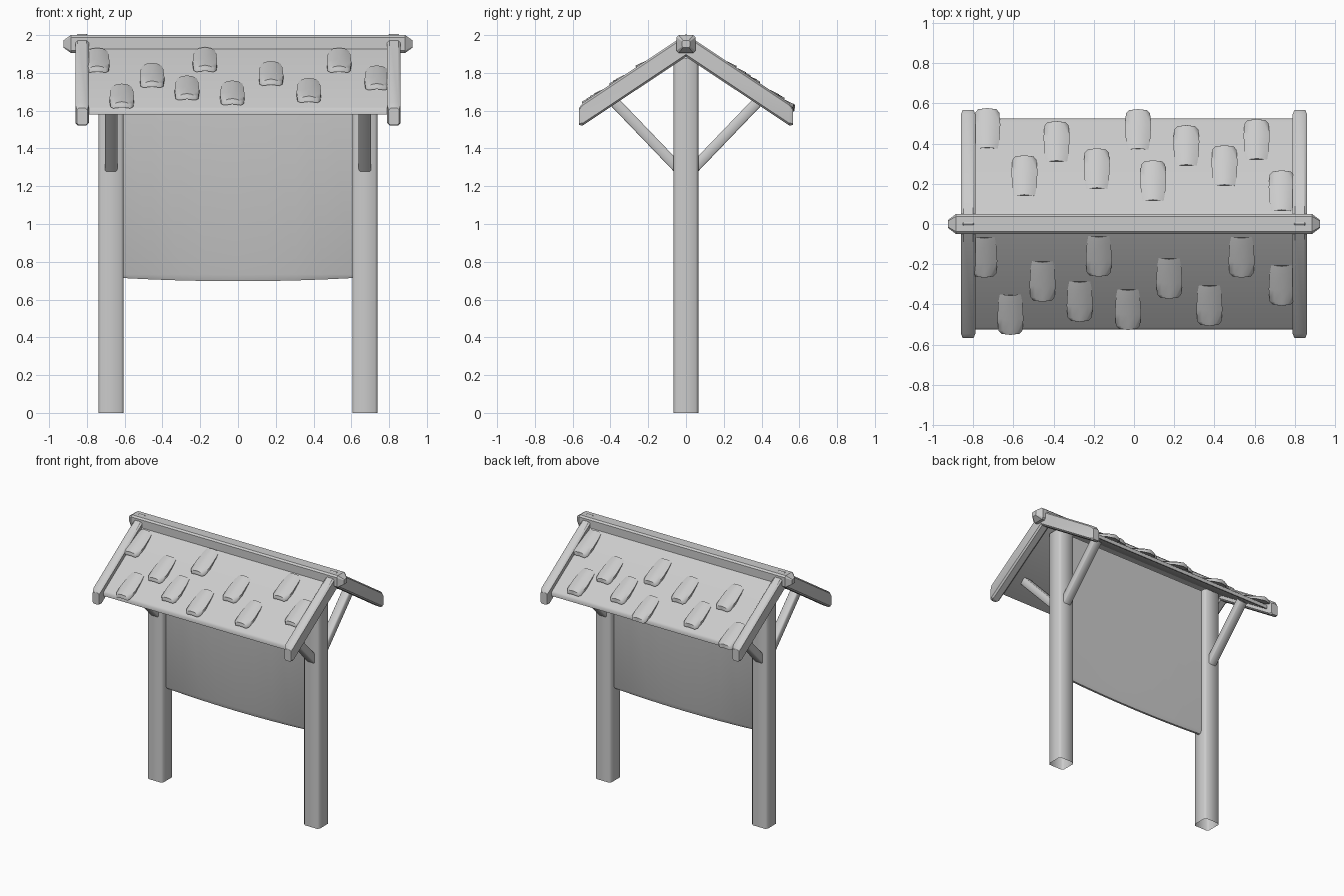
import bpy, bmesh, math
from mathutils import Vector

if "Cube" in bpy.data.objects:
    bpy.data.objects.remove(bpy.data.objects["Cube"])

SLOPE = 0.665


def loft(name, rings, cap_start=True, cap_end=True, angle=50):
    """Skin a list of equal-length point rings into one smooth-shaded object."""
    bm = bmesh.new()
    vs = [[bm.verts.new(p) for p in r] for r in rings]
    n = len(vs[0])
    for a, b in zip(vs, vs[1:]):
        for i in range(n):
            j = (i + 1) % n
            bm.faces.new((a[i], a[j], b[j], b[i]))
    if cap_start:
        bm.faces.new(vs[0][::-1])
    if cap_end:
        bm.faces.new(vs[-1])
    bmesh.ops.recalc_face_normals(bm, faces=bm.faces)
    me = bpy.data.meshes.new(name)
    bm.to_mesh(me)
    bm.free()
    ob = bpy.data.objects.new(name, me)
    bpy.context.collection.objects.link(ob)
    bpy.context.view_layer.objects.active = ob
    bpy.ops.object.select_all(action='DESELECT')
    ob.select_set(True)
    bpy.ops.object.shade_smooth_by_angle(angle=math.radians(angle))
    return ob


def section(a, b, c):
    """Rectangle of half sizes a, b with corners chamfered by c."""
    return [(a, c - b), (a, b - c), (a - c, b), (c - a, b),
            (-a, b - c), (-a, c - b), (c - a, -b), (a - c, -b)]


# posts, open at the bottom
for side, label in ((-1, "left"), (1, "right")):
    x = 0.672 * side
    loft(label + "_post",
         [[(x + u, v, z) for u, v in section(0.067, 0.065, 0.014)] for z in (0, 1.88)],
         cap_start=False)

    # gable beams: one bent timber per end
    rings = []
    for y, s in ((-0.567, 0.75), (-0.545, 1), (0, 1), (0.545, 1), (0.567, 0.75)):
        rings.append([(0.825 * side + u * s, y, 1.945 - SLOPE * abs(y) + v * s)
                      for u, v in section(0.036, 0.06, 0.012)])
    loft(label + "_gable_beam", rings, angle=30)

    # diagonal braces between post and roof
    for dy, end in ((-1, "front"), (1, "back")):
        p, q = Vector((x, 0.03 * dy, 1.283)), Vector((x, 0.39 * dy, 1.658))
        d = (q - p).normalized()
        nrm = Vector((1, 0, 0)).cross(d)
        loft(f"{label}_{end}_brace",
             [[c + Vector((u, 0, 0)) + nrm * v for u, v in section(0.033, 0.028, 0.006)]
              for c in (p, q)])

# hanging board with a sagging bottom edge
rings = []
for i in range(9):
    x = -0.61 + 1.22 * i / 8
    z = 0.697 + 0.017 * (x / 0.61) ** 2
    rings.append([(x, -0.021, 1.88), (x, -0.021, 0.733), (x, -0.008, z),
                  (x, 0.008, z), (x, 0.021, 0.733), (x, 0.021, 1.88)])
loft("board", rings)

# roof sheet
rings = []
for y, h in ((-0.525, 0.012), (-0.515, 0.018), (0, 0.018), (0.515, 0.018), (0.525, 0.012)):
    z = 1.942 - SLOPE * abs(y)
    rings.append([(-0.8, y, z - h), (0.8, y, z - h), (0.8, y, z + h), (-0.8, y, z + h)])
loft("roof", rings)

# ridge pole with tapered ends
loft("ridge_pole",
     [[(x, u * s, 1.953 + v * s) for u, v in section(0.05, 0.047, 0.012)]
      for x, s in ((-0.925, 0.4), (-0.885, 1), (0.885, 1), (0.925, 0.4))], angle=30)

# scattered shingles: (x, distance from ridge) on each slope
front = [(-0.745, 0.165), (-0.455, 0.285), (-0.615, 0.45), (-0.27, 0.385), (-0.175, 0.16),
         (-0.03, 0.425), (0.175, 0.27), (0.375, 0.405), (0.535, 0.165), (0.735, 0.305)]
back = [(-0.73, 0.475), (-0.545, 0.24), (-0.385, 0.41), (-0.185, 0.275), (0.02, 0.47),
        (0.095, 0.215), (0.26, 0.39), (0.45, 0.29), (0.61, 0.42), (0.735, 0.165)]
# along the slope: offset, half width, lift above the roof
profile = [(-0.1, 0.052, -0.002), (-0.06, 0.06, 0.006), (0.02, 0.065, 0.018),
           (0.08, 0.06, 0.03), (0.096, 0.045, 0.033)]
for dy, label, spots in ((-1, "front", front), (1, "back", back)):
    for i, (cx, cd) in enumerate(spots):
        rings = []
        for t, w, lift in profile:
            z = 1.96 - SLOPE * (cd + t) + lift
            # crowned top, slightly arched underside
            rings.append([(cx + u * w, dy * (cd + t + e), z + h) for u, h, e in
                          ((-1, -0.018, 0), (0, -0.012, 0.004), (1, -0.018, 0),
                           (1, 0.002, 0), (0.6, 0.013, 0.002), (0, 0.018, 0.006),
                           (-0.6, 0.013, 0.002), (-1, 0.002, 0))])
        loft(f"{label}_shingle_{i + 1}", rings)
